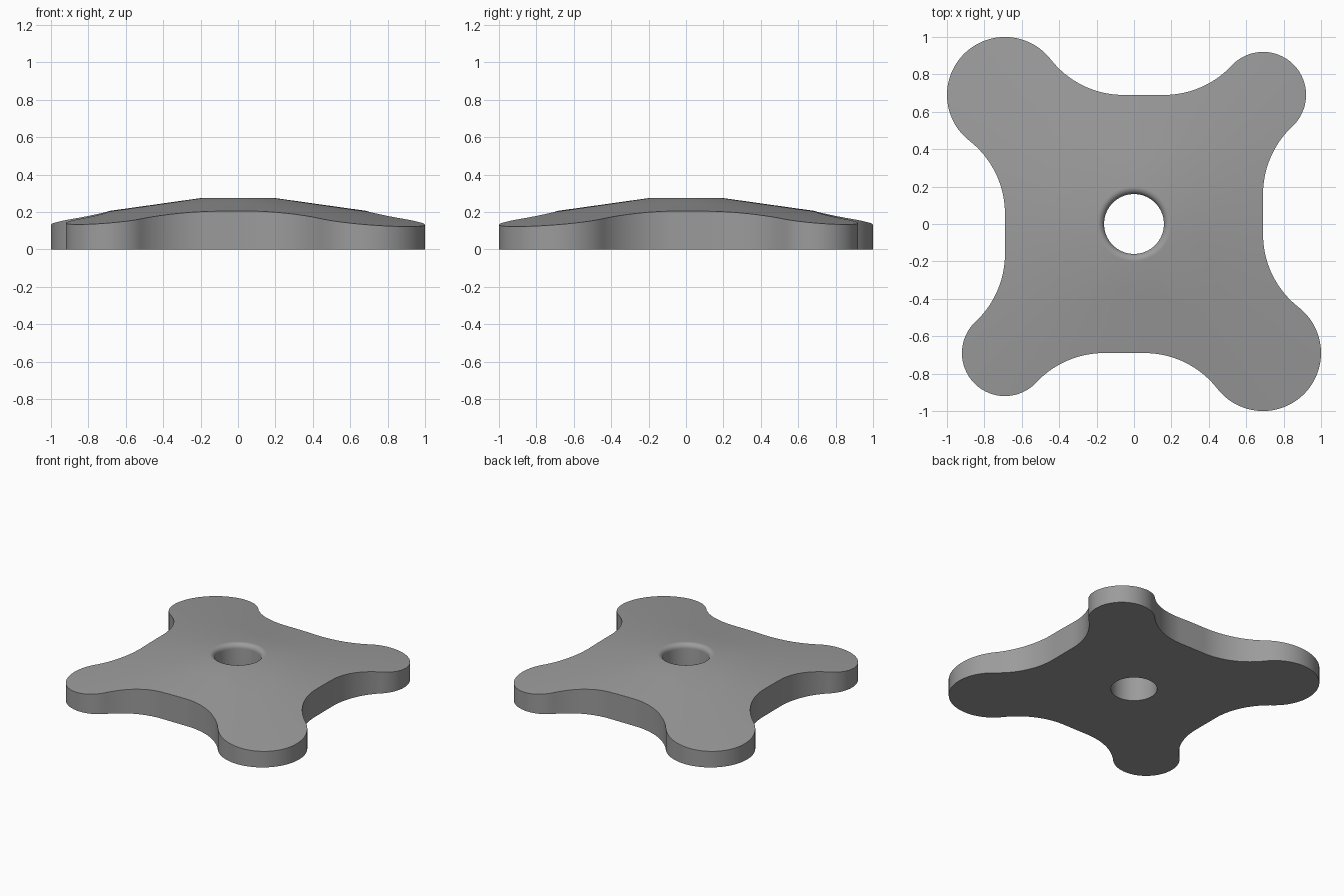
import bpy, bmesh, math
from mathutils import Vector

if "Cube" in bpy.data.objects:
    bpy.data.objects.remove(bpy.data.objects["Cube"])

C, FLAT = 0.69, 0.69          # lobe centre offset, distance of the flat sides
BIG, SMALL = 0.31, 0.23       # lobe radii
FILLET = 0.495                # concave blend radius
HOLE, ROUND = 0.16, 0.035     # hole radius and its rounded rim


def cone_z(r):
    return 0.275 - 0.14 * (r - 0.195)


def arc(cx, cy, r, a0, a1, n):
    return [Vector((cx + r * math.cos(a0 + (a1 - a0) * i / n),
                    cy + r * math.sin(a0 + (a1 - a0) * i / n))) for i in range(n + 1)]


def blend(r):
    """Horizontal offset and lean angle of the blend next to a lobe of radius r."""
    dx = math.sqrt((FILLET + r) ** 2 - FILLET ** 2)
    return dx, math.atan2(FILLET, dx)


def half_outline():
    """Big upper left lobe, top side, small upper right lobe, right side."""
    dxb, ab = blend(BIG)
    dxs, as_ = blend(SMALL)
    yc, q = FLAT + FILLET, math.pi / 2
    xb, xs = -C + dxb, C - dxs
    pts = arc(-C, C, BIG, 3 * q - ab, ab, 48)
    pts += arc(xb, yc, FILLET, math.pi + ab, 3 * q, 24)[1:]
    pts += [Vector((xb + (xs - xb) * i / 6, FLAT)) for i in range(1, 6)]
    pts += arc(xs, yc, FILLET, 3 * q, 2 * math.pi - as_, 24)
    pts += arc(C, C, SMALL, math.pi - as_, as_ - q, 48)[1:]
    # right side mirrors the top side across the diagonal
    pts += arc(yc, xs, FILLET, q + as_, math.pi, 24)[1:]
    pts += [Vector((FLAT, xs + (xb - xs) * i / 6)) for i in range(1, 6)]
    pts += arc(yc, xb, FILLET, math.pi, 3 * q - ab, 24)[:-1]
    return pts


half = half_outline()
outline = half + [-p for p in half]

# Cross-section at each outline point: bottom hole edge, outer wall, cone, rounded rim
tilt = math.atan(0.14)
rim = []
for i in range(9):
    a = math.pi / 2 - tilt + (math.pi / 2 + tilt) * i / 8
    rim.append((HOLE + ROUND + ROUND * math.cos(a), 0.24 + ROUND * math.sin(a)))

bm = bmesh.new()
columns = []
for p in outline:
    d, r = p.normalized(), p.length
    section = [(HOLE, 0), (r, 0), (r, cone_z(r))]
    section += [(r + (rim[0][0] - r) * t, cone_z(r + (rim[0][0] - r) * t)) for t in (0.33, 0.67)]
    section += rim
    columns.append([bm.verts.new((d.x * s, d.y * s, z)) for s, z in section])
for i, a in enumerate(columns):
    b = columns[(i + 1) % len(columns)]
    for j in range(len(a)):
        k = (j + 1) % len(a)
        bm.faces.new((a[j], a[k], b[k], b[j]))
bmesh.ops.recalc_face_normals(bm, faces=bm.faces[:])

mesh = bpy.data.meshes.new("lobed_plate")
bm.to_mesh(mesh)
bm.free()
plate = bpy.data.objects.new("lobed_plate", mesh)
bpy.context.collection.objects.link(plate)

grey = bpy.data.materials.new("mid_grey")
grey.diffuse_color = (0.33, 0.33, 0.33, 1)
grey.use_nodes = True
grey.node_tree.nodes["Principled BSDF"].inputs["Base Color"].default_value = grey.diffuse_color
mesh.materials.append(grey)

bpy.context.view_layer.objects.active = plate
plate.select_set(True)
bpy.ops.object.shade_smooth_by_angle(angle=math.radians(30))
